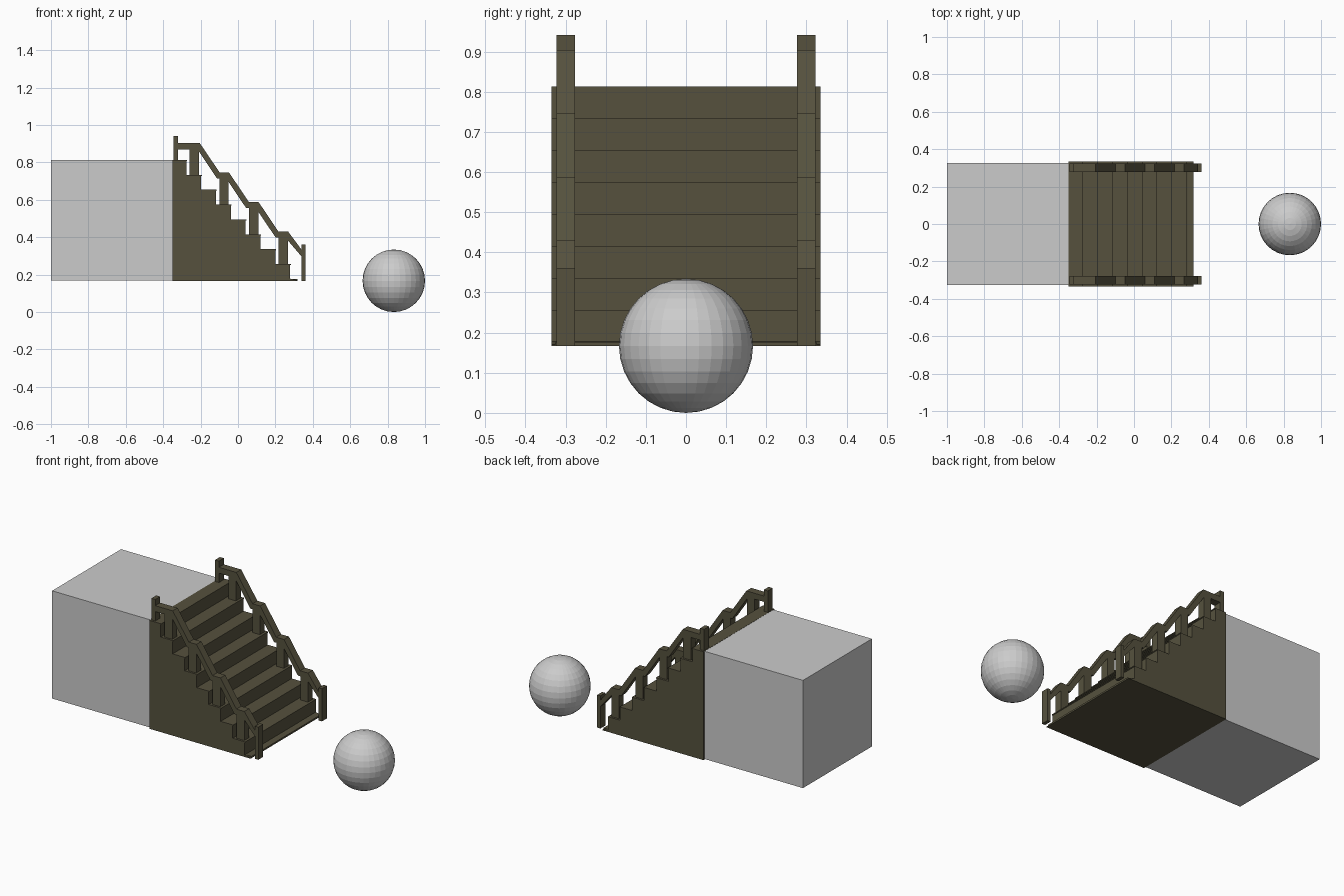
import bpy, bmesh

if "Cube" in bpy.data.objects:
    bpy.data.objects.remove(bpy.data.objects["Cube"])

mat = bpy.data.materials.new("dark_wood")
mat.diffuse_color = (0.092, 0.083, 0.048, 1)
mat.use_nodes = True
mat.node_tree.nodes["Principled BSDF"].inputs["Base Color"].default_value = mat.diffuse_color


def extrude_profile(name, pts, y0, y1):
    """Extrude an x-z outline from y0 to y1."""
    bm = bmesh.new()
    face = bm.faces.new([bm.verts.new((x, y0, z)) for x, z in pts])
    res = bmesh.ops.extrude_face_region(bm, geom=[face])
    verts = [v for v in res["geom"] if isinstance(v, bmesh.types.BMVert)]
    bmesh.ops.translate(bm, verts=verts, vec=(0, y1 - y0, 0))
    bmesh.ops.recalc_face_normals(bm, faces=bm.faces)
    me = bpy.data.meshes.new(name)
    bm.to_mesh(me)
    bm.free()
    ob = bpy.data.objects.new(name, me)
    bpy.context.collection.objects.link(ob)
    me.materials.append(mat)
    return ob


def box(name, x0, x1, y0, y1, z0, z1):
    return extrude_profile(name, [(x0, z0), (x1, z0), (x1, z1), (x0, z1)], y0, y1)


BASE, RISE, RUN = 0.166, 0.0795, 0.0793
X0, TOP, EDGE, N = -0.35, 0.813, -0.273, 8
LIP, NOSE = 0.006, 0.003

# solid stair body with stepped outline, tapering to the floor at the foot
outline = [(X0, BASE), (X0, TOP - LIP)]
for i in range(N):
    x = EDGE + i * RUN - NOSE
    outline += [(x, TOP - LIP - i * RISE), (x, TOP - LIP - (i + 1) * RISE)]
outline[-1] = (outline[-1][0], 0.178)
outline += [(0.318, BASE + 0.004), (0.318, BASE)]
extrude_profile("stair_body", outline, -0.335, 0.335)

# thin treads with a small nosing
for i in range(N):
    x1 = EDGE + i * RUN
    x0 = X0 if i == 0 else x1 - RUN - NOSE
    z = TOP - i * RISE
    box("tread", x0, x1, -0.335, 0.335, z - LIP, z)
box("bottom_tread", 0.27, 0.318, -0.325, 0.325, BASE, 0.176)

# railings on both sides
rail = [(-0.33, 0.904), (-0.205, 0.904), (-0.098, 0.746), (-0.048, 0.746),
        (0.058, 0.588), (0.11, 0.588), (0.216, 0.430), (0.268, 0.430), (0.345, 0.326)]
under = [(-0.33, 0.869), (-0.216, 0.869), (-0.112, 0.713), (-0.062, 0.713),
         (0.044, 0.555), (0.096, 0.555), (0.202, 0.397), (0.254, 0.397), (0.345, 0.291)]
for s, side in ((-1, "front"), (1, "back")):
    y0, y1 = sorted((s * 0.277, s * 0.323))
    extrude_profile(side + "_handrail", rail + under[::-1], y0, y1)
    for k in range(4):
        xc = -0.233 + k * 0.1585
        top = 0.889 - k * 0.158
        box(side + "_baluster", xc - 0.025, xc + 0.025, y0, y1, top - 0.22, top)
    box(side + "_top_post", -0.346, -0.32, y0, y1, 0.75, 0.941)
    box(side + "_bottom_post", 0.339, 0.36, y0, y1, BASE, 0.361)

# upper platform block
bpy.ops.mesh.primitive_cube_add(size=1, location=(-0.675, 0, 0.4905))
ob = bpy.context.object
ob.name = "platform_block"
ob.scale = (0.65, 0.65, 0.643)

# ball at the foot of the stairs
bpy.ops.mesh.primitive_uv_sphere_add(segments=32, ring_count=16, radius=0.167,
                                     location=(0.833, 0, 0.167))
bpy.context.object.name = "ball"
